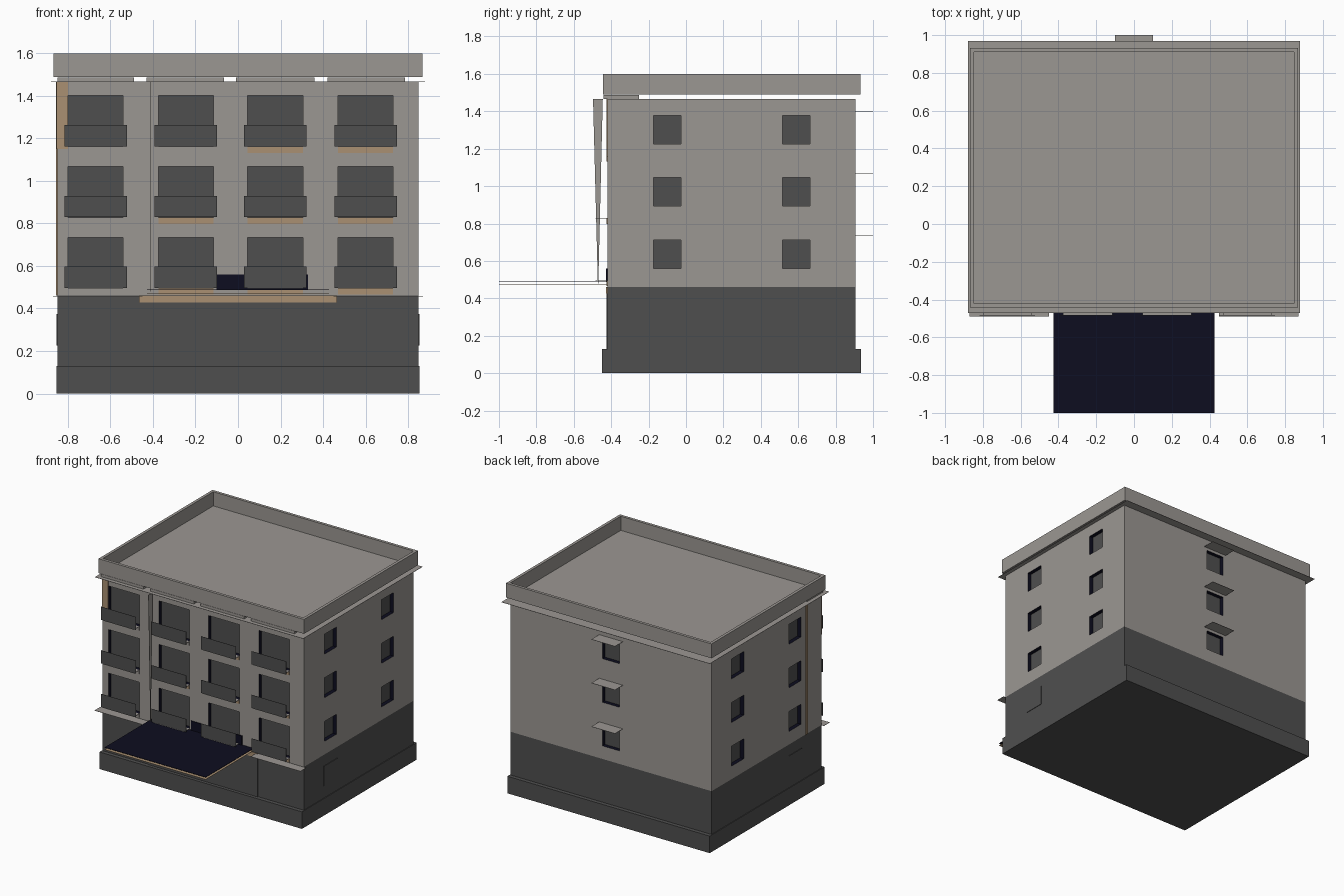
import bpy
import bmesh
from mathutils import Vector

cube = bpy.data.objects.get("Cube")
if cube:
    bpy.data.objects.remove(cube, do_unlink=True)


def material(name, r, g, b):
    m = bpy.data.materials.new(name)
    m.use_nodes = True
    m.diffuse_color = (r, g, b, 1)
    bsdf = m.node_tree.nodes["Principled BSDF"]
    bsdf.inputs["Base Color"].default_value = (r, g, b, 1)
    bsdf.inputs["Roughness"].default_value = 0.9
    return m


WALL = material("warm_grey_plaster", 0.33, 0.31, 0.29)
DARK = material("dark_grey", 0.078, 0.078, 0.078)
NAVY = material("dark_navy", 0.004, 0.004, 0.014)
TAN = material("tan", 0.40, 0.28, 0.17)


def box(name, x, y, z, *mats):
    """Box between the given (low, high) pairs."""
    lo, hi = Vector((x[0], y[0], z[0])), Vector((x[1], y[1], z[1]))
    bm = bmesh.new()
    bmesh.ops.create_cube(bm, size=1)
    for v in bm.verts:
        v.co = (lo + hi) / 2 + v.co * (hi - lo)
    mesh = bpy.data.meshes.new(name)
    bm.to_mesh(mesh)
    bm.free()
    for m in mats:
        mesh.materials.append(m)
    ob = bpy.data.objects.new(name, mesh)
    bpy.context.scene.collection.objects.link(ob)
    return ob


def around(c, half):
    return (c - half, c + half)


def sheet(c):
    return around(c, 0.001)


# Main extents
WX, WY = (-0.85, 0.85), (-0.42, 0.905)
BASE_TOP, WALL_TOP = 0.46, 0.465 + 1.0
STOREY = 0.333
COLUMNS = (-0.67, -0.245, 0.175, 0.60)
DEPTH = 0.03

# Plinth and ground storey
box("plinth", (-0.855, 0.855), (-0.45, 0.935), (0, 0.13), DARK)
box("ground_storey", WX, WY, (0.13, BASE_TOP), DARK)
walls = box("upper_walls", WX, WY, (BASE_TOP, WALL_TOP), WALL, NAVY, DARK)

# Window openings cut into the upper walls
cutters = []
for row in range(3):
    up = row * STOREY
    for c in COLUMNS:
        cutters.append(box("cutter", around(c, 0.13), (-0.6, WY[0] + DEPTH),
                           (0.495 + up, 0.735 + up)))
    small = (0.56 + up, 0.712 + up)
    for c in (-0.1, 0.59):
        for side in (-1, 1):
            ends = sorted((side * (WX[1] - DEPTH), side))
            cutters.append(box("cutter", ends, around(c, 0.073), small))
    cutters.append(box("cutter", around(0, 0.073), (WY[1] - DEPTH, 1), small))

for c in cutters:
    mod = walls.modifiers.new("opening", "BOOLEAN")
    mod.object, mod.operation, mod.solver = c, "DIFFERENCE", "EXACT"
bpy.context.view_layer.update()
cut = bpy.data.meshes.new_from_object(
    walls.evaluated_get(bpy.context.evaluated_depsgraph_get()))
walls.modifiers.clear()
walls.data = cut
for c in cutters:
    bpy.data.objects.remove(c, do_unlink=True)
cut.materials.clear()
for m in (WALL, NAVY, DARK):
    cut.materials.append(m)

# Panes are dark, reveals navy, everything else plaster
for f in cut.polygons:
    p = f.center
    edge = min(WX[1] - abs(p.x), p.y - WY[0], WY[1] - p.y,
               p.z - BASE_TOP, WALL_TOP - p.z)
    f.material_index = 0 if edge < 0.002 else 2 if edge > DEPTH - 0.002 and (
        abs(abs(p.x) - WX[1] + DEPTH) < 0.002 and abs(f.normal.x) > 0.9
        or abs(f.normal.y) > 0.9) else 1

# Balconies with a front panel, floor and lower trim
for row in range(3):
    up = row * STOREY
    for i, c in enumerate(COLUMNS):
        box("balcony_panel", around(c, 0.147), sheet(-0.484),
            (0.497 + up, 0.597 + up), DARK)
        box("balcony_floor", around(c, 0.13), (-0.484, WY[0]),
            sheet(0.495 + up), WALL)
        tan = i > 1 or (i == 1 and row < 2)
        box("balcony_trim", around(c, 0.13), (-0.426, WY[0]),
            (0.465 + up, 0.495 + up), TAN if tan else WALL)
    # Flat hoods over the rear windows
    box("rear_hood", around(0, 0.1), (0.9, 1.0), sheet(0.735 + up), WALL)

# Entrance: door panel, lintel, canopy and ledges
box("entrance_panel", around(0, 0.463), (-0.426, WY[0]), (0.13, 0.427), DARK)
box("entrance_lintel", around(0, 0.465), (-0.428, WY[0]), (0.427, 0.462), TAN)
box("canopy_top", around(0, 0.427), (-1, WY[0]), sheet(0.489), NAVY)
box("canopy_underside", around(0, 0.427), (-1, WY[0]), sheet(0.472), TAN)
box("canopy_flashing", (-0.1, 0.33), (-0.427, WY[0]), (0.49, 0.56), NAVY)
for side in (-1, 1):
    box("front_ledge", sorted((side * 0.45, side * 0.87)), (-0.49, WY[0]),
        sheet(0.458), WALL)
    # Basement hatches on both sides
    box("basement_hatch", sorted((side * 0.85, side * 0.854)),
        around(-0.1, 0.08), (0.225, 0.375), DARK)

# Tan corner strips
box("front_corner_strip", (-0.853, -0.80), (-0.424, WY[0]), (1.15, 1.465), TAN)
box("side_strip", (-0.856, -0.85), (-0.25, -0.225), (BASE_TOP, 1.465), TAN)

# Tapered vertical fin on the front
fin = box("tapered_fin", sheet(-0.41), (-0.497, -0.445), (0.48, 1.465), WALL)
for v in fin.data.vertices:
    if v.co.z < 1:
        v.co.y = -0.47 + (v.co.y + 0.47) * 0.05

# Cornice, spacer blocks and roof
box("cornice", (-0.88, 0.88), (-0.47, 0.97), sheet(1.466), WALL)
for x in ((-0.85, -0.49), (-0.43, -0.065), (-0.01, 0.36), (0.42, 0.785)):
    box("cornice_spacer", x, (-0.44, -0.25), (1.467, 1.487), WALL)
PX, PY, PZ, T = (-0.868, 0.868), (-0.443, 0.932), (1.49, 1.6), 0.022
box("roof_deck", PX, PY, sheet(1.491), WALL)

# Parapet
for y in ((PY[0], PY[0] + T), (PY[1] - T, PY[1])):
    box("parapet_long", PX, y, PZ, WALL)
for x in ((PX[0], PX[0] + T), (PX[1] - T, PX[1])):
    box("parapet_short", x, (PY[0] + T, PY[1] - T), PZ, WALL)
